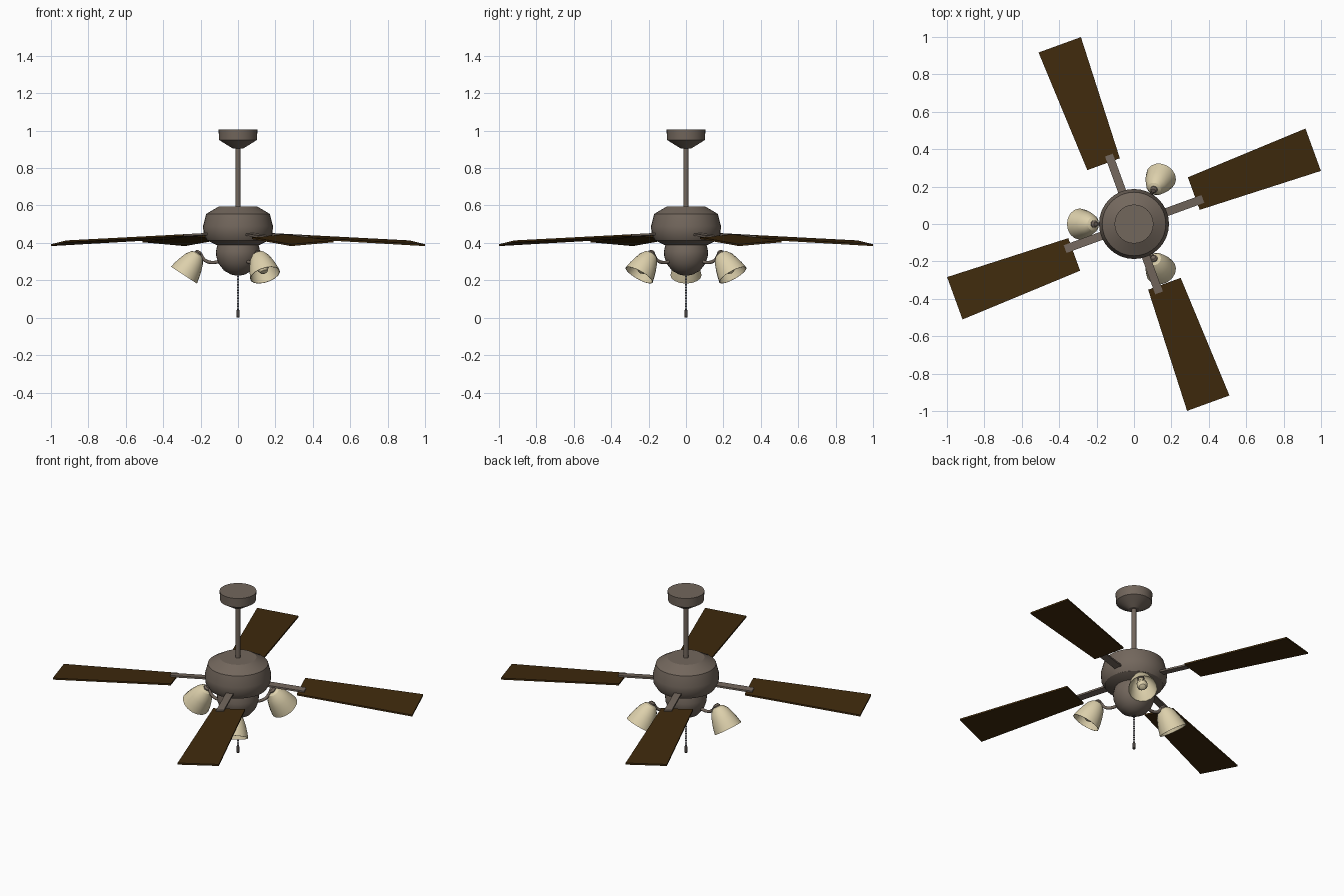
import bpy, bmesh, math
from mathutils import Matrix, Vector

if "Cube" in bpy.data.objects:
    bpy.data.objects.remove(bpy.data.objects["Cube"])


def material(name, rgb):
    m = bpy.data.materials.new(name)
    m.diffuse_color = (*rgb, 1)
    m.use_nodes = True
    m.node_tree.nodes["Principled BSDF"].inputs["Base Color"].default_value = m.diffuse_color
    return m


METAL = material("brushed_bronze", (0.17, 0.135, 0.108))
WOOD = material("dark_walnut", (0.050, 0.023, 0.004))
GLASS = material("cream_glass", (0.72, 0.63, 0.41))
CHAIN = material("chain_grey", (0.16, 0.16, 0.19))
PULL = material("dark_pull", (0.06, 0.05, 0.045))


def finish(name, bm, mat, matrix=Matrix(), smooth=True):
    """Turn a bmesh into a named, coloured, placed object."""
    bmesh.ops.recalc_face_normals(bm, faces=bm.faces)
    mesh = bpy.data.meshes.new(name)
    bm.to_mesh(mesh)
    bm.free()
    mesh.materials.append(mat)
    ob = bpy.data.objects.new(name, mesh)
    bpy.context.collection.objects.link(ob)
    ob.matrix_world = matrix
    if smooth:
        bpy.ops.object.select_all(action='DESELECT')
        ob.select_set(True)
        bpy.context.view_layer.objects.active = ob
        bpy.ops.object.shade_smooth_by_angle(angle=math.radians(28))
    return ob


def lathe(name, profile, mat, sides=32, matrix=Matrix()):
    """Spin (radius, height) points around the local z axis."""
    bm = bmesh.new()
    verts = [bm.verts.new((r, 0, z)) for r, z in profile]
    edges = [bm.edges.new(pair) for pair in zip(verts, verts[1:])]
    bmesh.ops.spin(bm, geom=verts + edges, cent=(0, 0, 0), axis=(0, 0, 1),
                   angle=math.tau, steps=sides)
    bmesh.ops.remove_doubles(bm, verts=bm.verts, dist=1e-5)
    return finish(name, bm, mat, matrix)


def slab(name, outline, top, thick, mat, matrix):
    """Extrude a flat outline down from the height given by top(x, y)."""
    bm = bmesh.new()
    up = [bm.verts.new((x, y, top(x, y))) for x, y in outline]
    low = [bm.verts.new((x, y, top(x, y) - thick)) for x, y in outline]
    bm.faces.new(up)
    bm.faces.new(low[::-1])
    n = len(up)
    for i in range(n):
        j = (i + 1) % n
        bm.faces.new((up[i], low[i], low[j], up[j]))
    return finish(name, bm, mat, matrix, smooth=False)


def tube(name, points, radius, mat, matrix):
    """Smooth round tube through points."""
    cu = bpy.data.curves.new(name, 'CURVE')
    cu.dimensions = '3D'
    cu.bevel_depth = radius
    cu.bevel_resolution = 2
    cu.resolution_u = 4
    cu.use_fill_caps = True
    sp = cu.splines.new('BEZIER')
    sp.bezier_points.add(len(points) - 1)
    for bp, p in zip(sp.bezier_points, points):
        bp.co = p
        bp.handle_left_type = bp.handle_right_type = 'AUTO'
    cu.materials.append(mat)
    ob = bpy.data.objects.new(name, cu)
    bpy.context.collection.objects.link(ob)
    ob.matrix_world = matrix
    return ob


def turn(deg):
    return Matrix.Rotation(math.radians(deg), 4, 'Z')


# Ceiling mount, rod, motor and lower bowl
lathe("ceiling_canopy", [(0, 1.006), (0.104, 1.006), (0.101, 0.95),
                         (0.09, 0.943), (0.03, 0.906), (0, 0.906)], METAL)
lathe("down_rod", [(0, 0.92), (0.014, 0.92), (0.014, 0.58), (0, 0.58)], METAL, 16)
lathe("motor_housing", [(0, 0.594), (0.104, 0.594), (0.170, 0.555), (0.187, 0.49),
                        (0.184, 0.445), (0.165, 0.413), (0.112, 0.388), (0, 0.388)], METAL)
lathe("light_bowl", [(0, 0.39), (0.110, 0.39), (0.118, 0.355), (0.116, 0.325),
                     (0.103, 0.288), (0.075, 0.252), (0.035, 0.23), (0, 0.224)], METAL)


# Four blades, drooping outward and slightly pitched
def blade_top(r, t):
    return 0.438 - 0.052 * (r - 0.355) + 0.085 * (t - 0.04)


BLADE = [(0.356, -0.049), (1.036, -0.075), (1.036, 0.166), (0.356, 0.136)]
ARM = [(0.15, -0.022), (0.392, -0.022), (0.392, 0.022), (0.15, 0.022)]
for i in range(4):
    m = turn(20 + 90 * i)
    slab(f"blade_{i + 1}", BLADE, blade_top, 0.010, WOOD, m)
    slab(f"blade_arm_{i + 1}", ARM,
         lambda r, t: blade_top(r, t) + 0.008, 0.011, METAL, m)

# Three lamps: curved arm, socket, bell shade and bulb
TILT = math.radians(33)
for i in range(3):
    m = turn(60 + 120 * i)
    tube(f"lamp_arm_{i + 1}", [(0.095, 0, 0.302), (0.14, 0, 0.295), (0.178, 0, 0.308),
                               (0.200, 0, 0.340)], 0.009, METAL, m)
    # local -z runs down and outward along the shade
    place = m @ Matrix.Translation((0.213, 0, 0.345)) @ Matrix.Rotation(-TILT, 4, 'Y')
    lathe(f"lamp_socket_{i + 1}", [(0, 0.014), (0.012, 0.014), (0.02, 0.004),
                                   (0.02, -0.03), (0, -0.03)], METAL, 12, place)
    lathe(f"lamp_shade_{i + 1}", [
        (0.015, 0), (0.036, -0.010), (0.053, -0.034), (0.066, -0.070), (0.076, -0.105),
        (0.083, -0.140), (0.080, -0.140), (0.073, -0.105), (0.063, -0.070),
        (0.050, -0.036), (0.034, -0.014), (0.015, -0.005), (0.015, 0)], GLASS, 16, place)
    lathe(f"bulb_{i + 1}", [(0, -0.02), (0.016, -0.03), (0.018, -0.05), (0.030, -0.08),
                            (0.031, -0.10), (0.02, -0.12), (0, -0.128)], GLASS, 12, place)

# Pull chain with beads and end weight
lathe("chain_cord", [(0, 0.23), (0.002, 0.23), (0.002, 0.035), (0, 0.035)], CHAIN, 6)
bm = bmesh.new()
for k in range(13):
    bmesh.ops.create_uvsphere(bm, u_segments=8, v_segments=6, radius=0.0055,
                              matrix=Matrix.Translation((0, 0, 0.220 - 0.0145 * k)))
finish("chain_beads", bm, CHAIN)
lathe("chain_pull", [(0, 0.042), (0.006, 0.042), (0.009, 0.034), (0.009, 0.004),
                     (0.006, 0), (0, 0)], PULL, 12)
